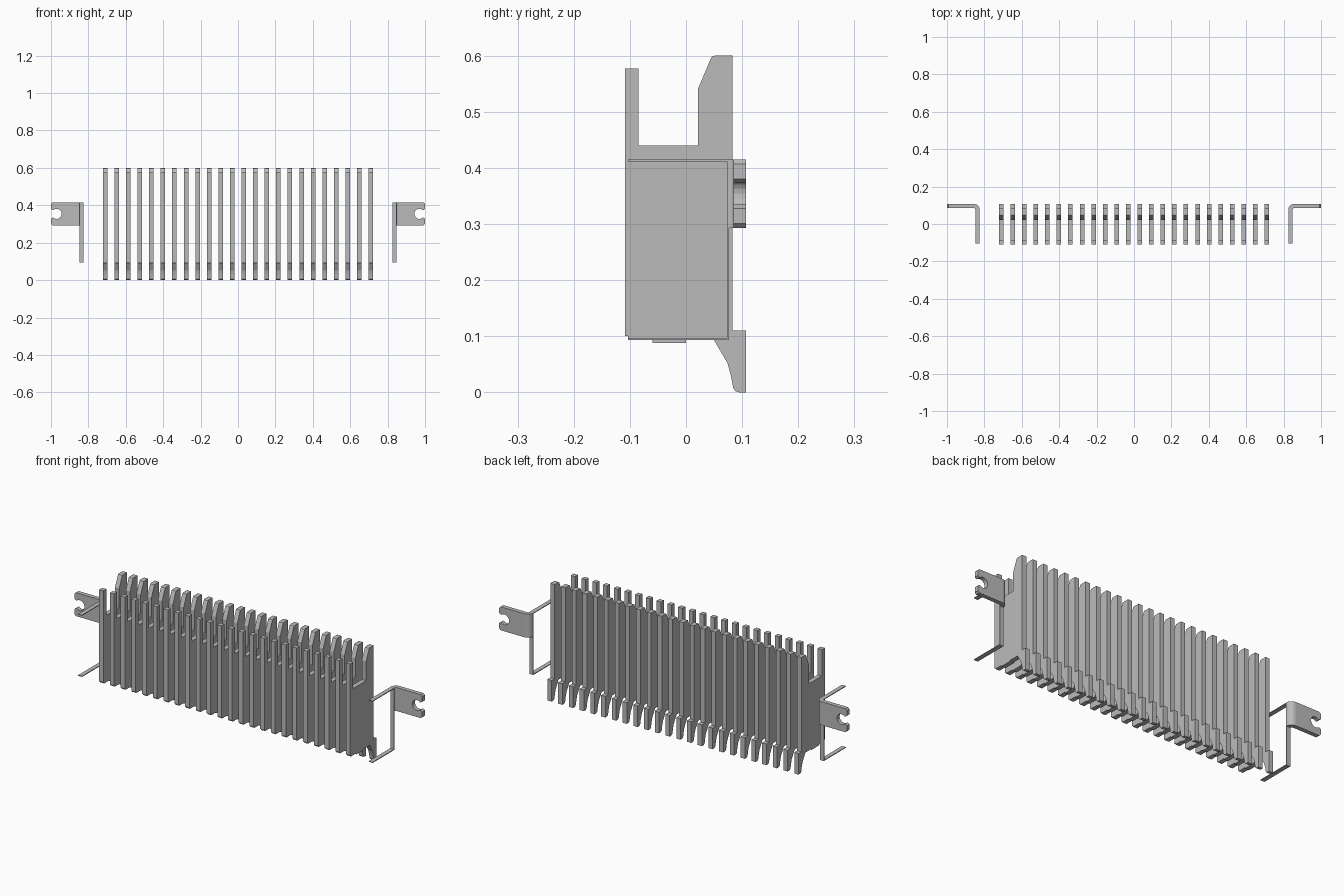
import bpy, bmesh, math
from mathutils import Vector

cube = bpy.data.objects.get("Cube")
if cube:
    bpy.data.objects.remove(cube, do_unlink=True)

metal = bpy.data.materials.new("light_grey_metal")
metal.use_nodes = True
GREY = (0.5, 0.5, 0.5, 1)
metal.diffuse_color = GREY
metal.node_tree.nodes["Principled BSDF"].inputs["Base Color"].default_value = GREY


def extrude_profile(name, points, direction):
    """Closed solid made by sweeping a flat outline along a direction."""
    bm = bmesh.new()
    face = bm.faces.new([bm.verts.new(p) for p in points])
    result = bmesh.ops.extrude_face_region(bm, geom=[face])
    moved = [g for g in result["geom"] if isinstance(g, bmesh.types.BMVert)]
    bmesh.ops.translate(bm, verts=moved, vec=Vector(direction))
    bmesh.ops.recalc_face_normals(bm, faces=bm.faces)
    mesh = bpy.data.meshes.new(name)
    bm.to_mesh(mesh)
    bm.free()
    mesh.materials.append(metal)
    obj = bpy.data.objects.new(name, mesh)
    bpy.context.collection.objects.link(obj)
    return obj


def box(name, x, y, z):
    outline = [(x[0], y[0], z[0]), (x[1], y[0], z[0]),
               (x[1], y[1], z[0]), (x[0], y[1], z[0])]
    return extrude_profile(name, outline, (0, 0, z[1] - z[0]))


def arc(cx, cy, r, start, end, steps=8):
    angles = [math.radians(start + (end - start) * i / steps) for i in range(steps + 1)]
    return [(cx + r * math.cos(a), cy + r * math.sin(a)) for a in angles]


# Row of upright contact blades with a forked top and a hooked rear foot
FIN_COUNT, FIN_SPAN, FIN_WIDTH = 24, 1.42, 0.024
fin_outline = [
    (-0.109, 0.1), (-0.109, 0.577), (-0.085, 0.577), (-0.085, 0.44),
    (0.021, 0.44), (0.021, 0.54), (0.043, 0.592), (0.046, 0.598), (0.051, 0.6),
    (0.083, 0.6), (0.083, 0.11), (0.107, 0.11), (0.107, 0),
    (0.095, 0), (0.088, 0.002), (0.084, 0.008), (0.08, 0.03), (0.074, 0.052),
    (0.05, 0.093), (0.0, 0.093), (0.0, 0.088), (-0.06, 0.088),
    (-0.06, 0.093), (-0.103, 0.093), (-0.103, 0.1)]
first = None
for i in range(FIN_COUNT):
    x = -FIN_SPAN / 2 + FIN_SPAN * i / (FIN_COUNT - 1)
    if first is None:
        first = extrude_profile(
            "fin_01", [(-FIN_WIDTH / 2, y, z) for y, z in fin_outline], (FIN_WIDTH, 0, 0))
        first.location.x = x
    else:
        fin = bpy.data.objects.new(f"fin_{i + 1:02d}", first.data)
        fin.location.x = x
        bpy.context.collection.objects.link(fin)

# Mounting brackets at both ends
IN, OUT = 0.825, 0.847
FRONT, BEND, BACK = -0.103, 0.077, 0.107
LOW, EAR_LOW, TOP = 0.093, 0.293, 0.415
THIN = 0.004
MID = (EAR_LOW + TOP) / 2

for side, label in ((1, "left"), (-1, "right")):
    span = (side * IN, side * OUT)
    # Slim open frame: top arm, rear upright and bottom arm
    box(f"{label}_top_arm", span, (FRONT, BEND), (TOP - THIN, TOP))
    box(f"{label}_bottom_arm", span, (FRONT, BEND), (LOW, LOW + THIN))
    box(f"{label}_upright", span, (BEND - THIN, BEND), (LOW, TOP))

    # Rounded bend joining the upright to the ear
    cx = IN + BACK - BEND
    bend = arc(cx, BEND, BACK - BEND, 180, 90) + arc(cx, BEND, 0.008, 90, 180)
    corner = extrude_profile(f"{label}_bend", [(side * x, y, EAR_LOW) for x, y in bend],
                             (0, 0, TOP - EAR_LOW))

    # Ear plate with a keyhole slot open at its outer end
    slot = arc(0.97, MID, 0.027, 45, 315, 14)
    lips = [(1, MID - 0.026), (1, EAR_LOW + 0.008), (0.992, EAR_LOW)]
    ear_outline = ([(cx, EAR_LOW), (cx, TOP), (0.992, TOP), (1, TOP - 0.008),
                    (1, MID + 0.026)] + slot + lips)
    extrude_profile(f"{label}_ear", [(side * x, BEND + 0.008, z) for x, z in ear_outline],
                    (0, BACK - BEND - 0.008, 0))

    # Smooth the curved bend only
    bpy.ops.object.select_all(action="DESELECT")
    corner.select_set(True)
    bpy.context.view_layer.objects.active = corner
    bpy.ops.object.shade_smooth_by_angle(angle=math.radians(30))
